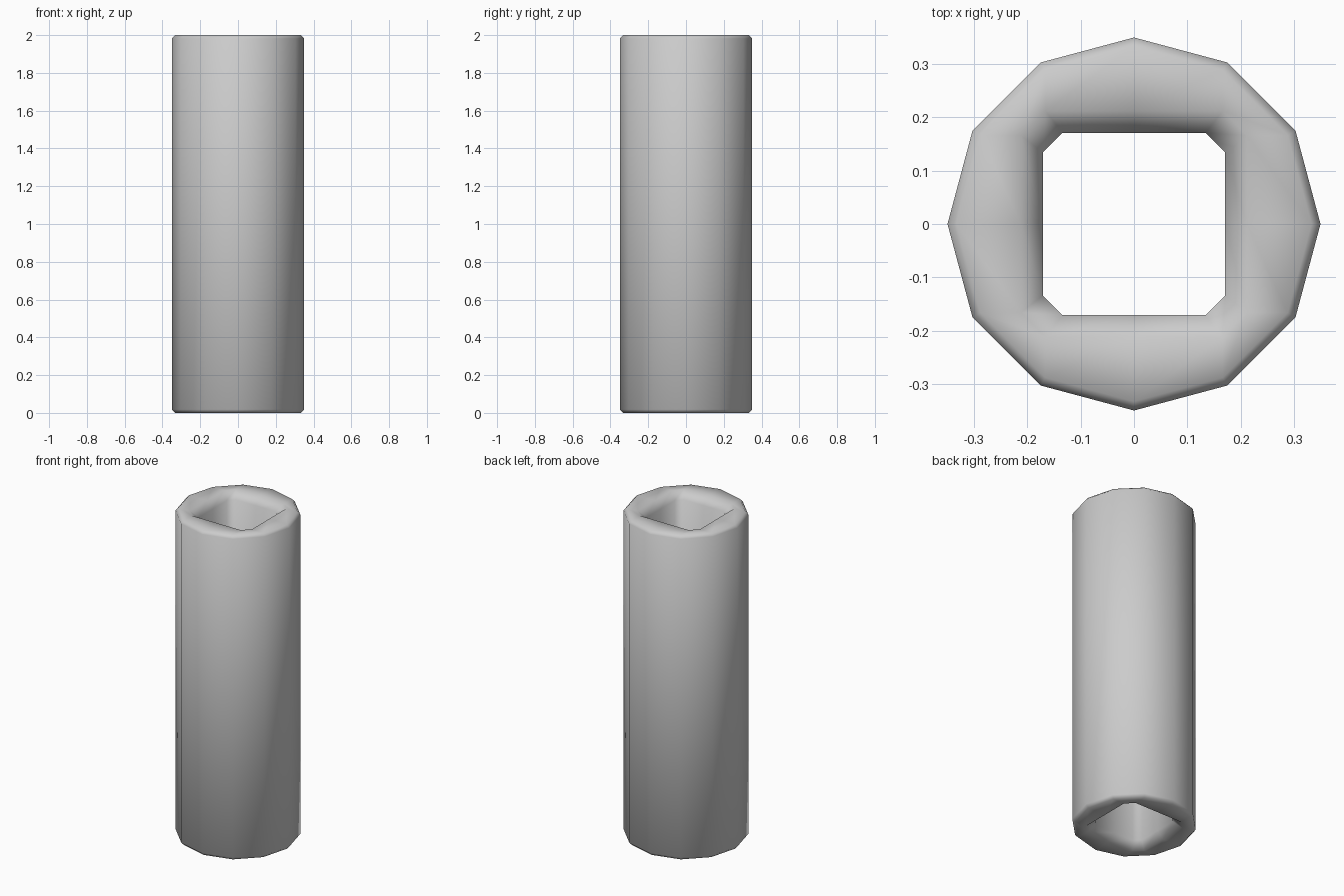
import bpy, bmesh
from math import cos, sin, pi

if "Cube" in bpy.data.objects:
    bpy.data.objects.remove(bpy.data.objects["Cube"])


def outer_ring(r):
    return [(r * cos(i * pi / 6), r * sin(i * pi / 6)) for i in range(12)]


def square_ring(h, c):
    # square with cut corners plus side midpoints: 12 points, matching the outer ring
    pts = []
    for k in range(4):
        a, b = round(cos(k * pi / 2)), round(sin(k * pi / 2))
        for x, y in ((h, 0), (h, c), (c, h)):
            pts.append((a * x - b * y, b * x + a * y))
    return pts


# closed lengthwise profile: outside wall, top rim, square bore, bottom rim
H, E, D = 2.0, 0.018, 0.04
out_wall, out_rim = outer_ring(0.35), outer_ring(0.333)
bore, bore_rim = square_ring(0.171, 0.134), square_ring(0.212, 0.166)
profile = [(out_wall, E), (out_wall, H - E), (out_rim, H), (bore_rim, H),
           (bore, H - D), (bore, D), (bore_rim, 0), (out_rim, 0)]

# sleeve body: loft the rings all the way round
bm = bmesh.new()
rings = [[bm.verts.new((x, y, z)) for x, y in ring] for ring, z in profile]
for i, ring in enumerate(rings):
    nxt = rings[(i + 1) % len(rings)]
    for j in range(12):
        k = (j + 1) % 12
        bm.faces.new((ring[j], ring[k], nxt[k], nxt[j]))
bmesh.ops.recalc_face_normals(bm, faces=bm.faces)
for f in bm.faces:
    f.smooth = True
mesh = bpy.data.meshes.new("square_bore_sleeve")
bm.to_mesh(mesh)
bm.free()
obj = bpy.data.objects.new("square_bore_sleeve", mesh)
bpy.context.collection.objects.link(obj)
